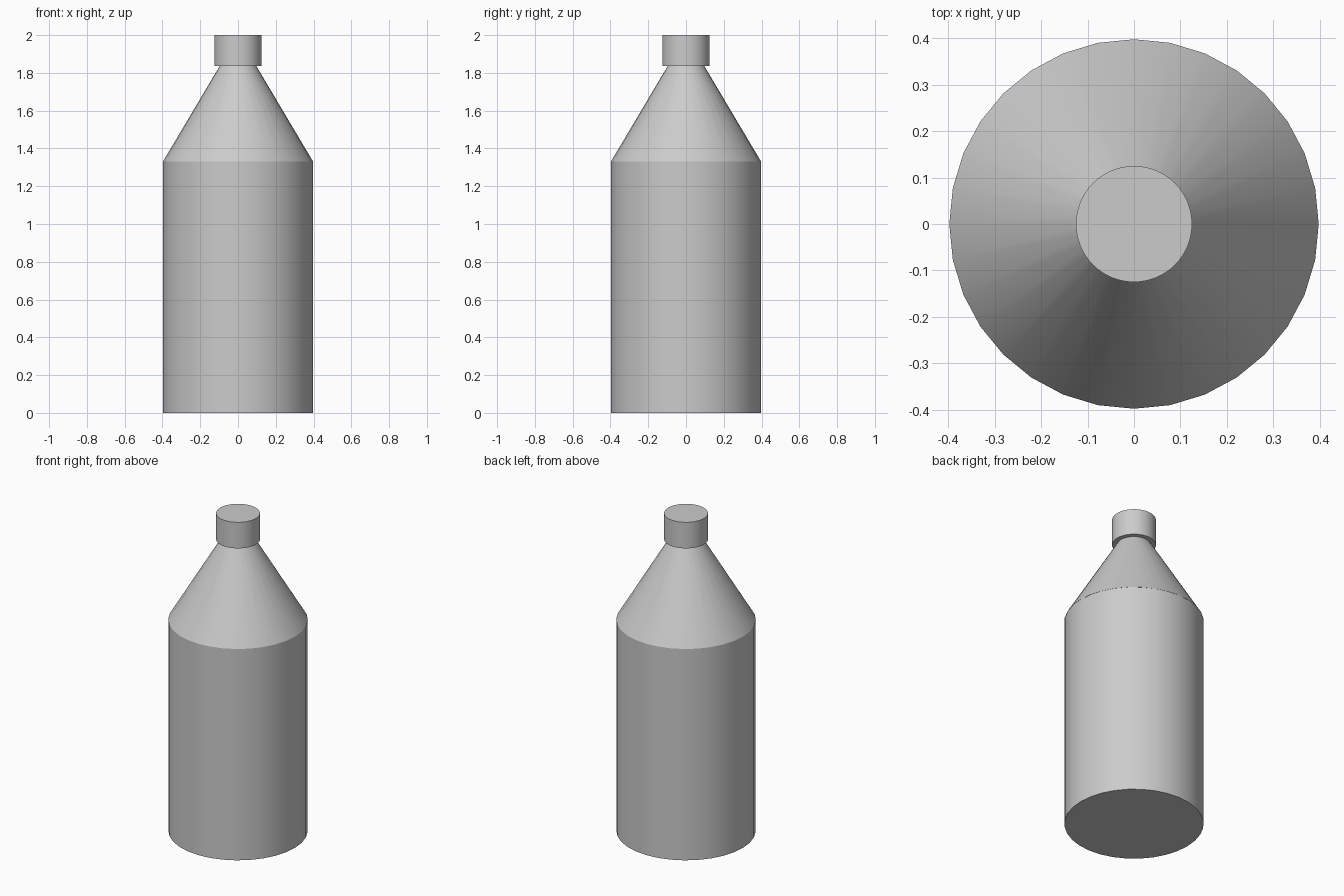
import bpy
import math

default = bpy.data.objects.get("Cube")
if default:
    bpy.data.objects.remove(default, do_unlink=True)

grey = bpy.data.materials.new("light_grey")
grey.use_nodes = True
colour = (0.6, 0.6, 0.6, 1)
grey.diffuse_color = colour
grey.node_tree.nodes["Principled BSDF"].inputs["Base Color"].default_value = colour


def round_part(name, bottom_radius, top_radius, z_low, z_high, sides=32):
    """Capped cylinder or cone frustum standing on the z axis."""
    bpy.ops.mesh.primitive_cone_add(
        vertices=sides, radius1=bottom_radius, radius2=top_radius,
        depth=z_high - z_low, location=(0, 0, (z_low + z_high) / 2))
    part = bpy.context.object
    part.name = name
    part.data.materials.append(grey)
    bpy.ops.object.shade_smooth_by_angle(angle=math.radians(30))
    return part


# Straight body, tapered shoulder and overhanging cap
round_part("body", 0.397, 0.397, 0, 1.33)
round_part("shoulder", 0.398, 0.097, 1.33, 1.836)
round_part("cap", 0.125, 0.125, 1.836, 2, sides=64)
